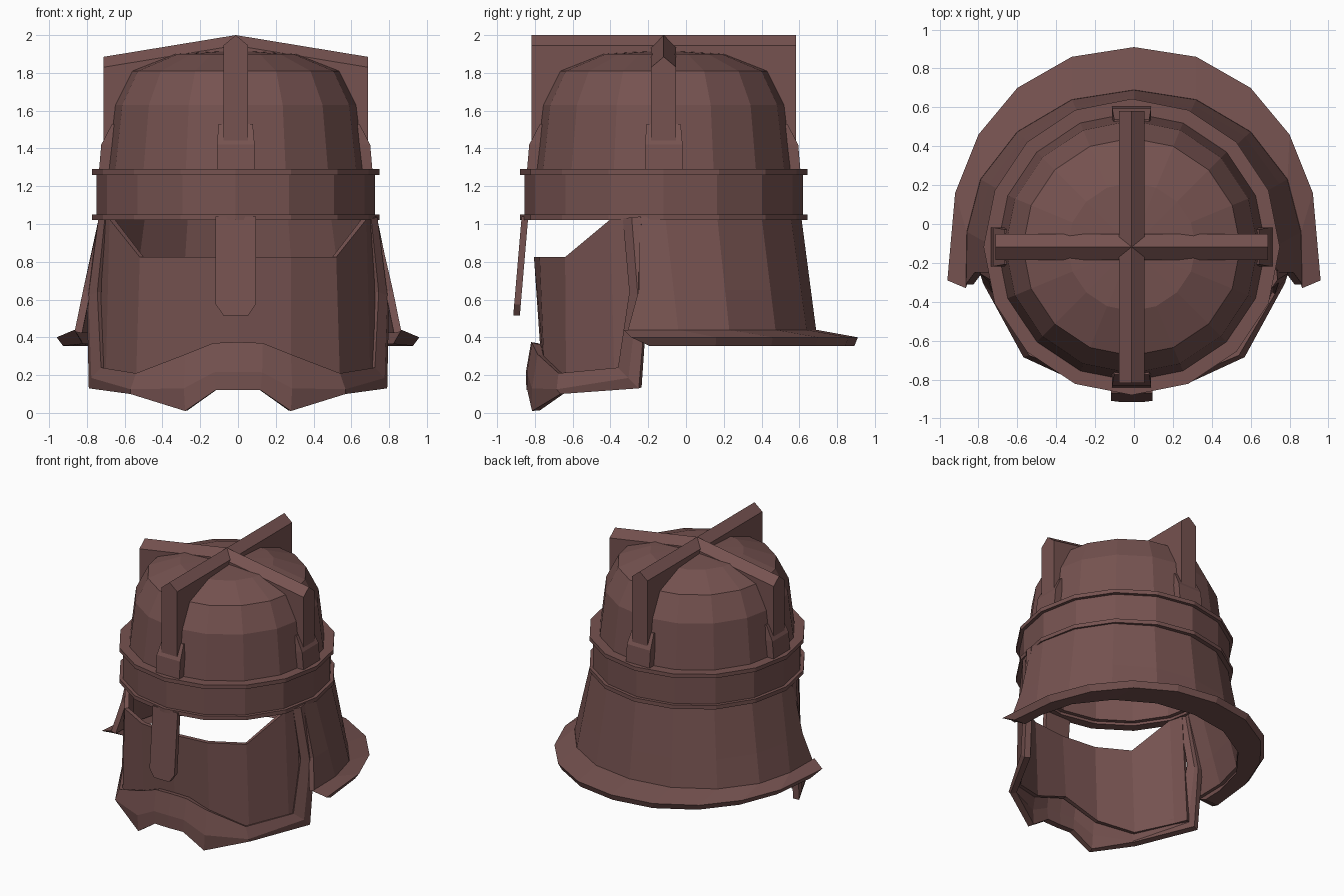
import bpy, bmesh, math

if "Cube" in bpy.data.objects:
    bpy.data.objects.remove(bpy.data.objects["Cube"])

CX, CY, SIDES = -0.012, -0.118, 16      # axis of the upper helmet
mat = bpy.data.materials.new("dull_red_metal")
mat.diffuse_color = (0.18, 0.085, 0.08, 1)
mat.use_nodes = True
mat.node_tree.nodes["Principled BSDF"].inputs["Base Color"].default_value = mat.diffuse_color


def loft(name, rows, ring=False, closed=False, caps=False, shell=0.0):
    """Skin rows of points; ring closes each row, closed joins last row to first."""
    bm = bmesh.new()
    grid = [[bm.verts.new(p) for p in row] for row in rows]
    nr, nc = len(grid), len(grid[0])
    for r in range(nr if closed else nr - 1):
        for c in range(nc if ring else nc - 1):
            a, b = grid[r], grid[(r + 1) % nr]
            d = (c + 1) % nc
            bm.faces.new((a[c], b[c], b[d], a[d]))
    if caps:
        bm.faces.new(grid[0])
        bm.faces.new(grid[-1])
    bmesh.ops.remove_doubles(bm, verts=bm.verts, dist=0.0005)
    if not shell:
        bmesh.ops.recalc_face_normals(bm, faces=bm.faces)
    me = bpy.data.meshes.new(name)
    bm.to_mesh(me)
    bm.free()
    me.materials.append(mat)
    ob = bpy.data.objects.new(name, me)
    bpy.context.collection.objects.link(ob)
    if shell:
        m = ob.modifiers.new("thickness", 'SOLIDIFY')
        m.thickness, m.offset = shell, -1
    return ob


def circle(r, z):
    return [(CX + r * math.sin(2 * math.pi * i / SIDES),
             CY - r * math.cos(2 * math.pi * i / SIDES), z) for i in range(SIDES)]


def flip(pts):
    return [(-x, y, z) for x, y, z in pts]


def front_row(half):      # half listed from front centre to the right
    return flip(half[:0:-1]) + half


def back_row(half):       # half listed from back centre to the right
    return half[::-1] + flip(half[1:])


# Dome
dome = [(0, 1.92), (0.33, 1.90), (0.56, 1.81), (0.65, 1.63), (0.69, 1.29), (0.69, 1.04)]
loft("dome", [circle(r, z) for r, z in dome], ring=True, shell=0.03)

# Brow band with a lip at top and bottom
band = [(0.69, 1.29), (0.762, 1.29), (0.762, 1.26), (0.737, 1.26),
        (0.737, 1.05), (0.762, 1.05), (0.762, 1.02), (0.69, 1.02)]
loft("brow_band", [circle(r, z) for r, z in band], ring=True, closed=True)


# Crossed crest blades with a bevelled ridge, hollow below to follow the dome
def blade(name, along_y, drop):
    under = [(0.70, 1.28), (0.66, 1.28), (0.63, 1.60), (0.54, 1.785), (0.32, 1.88), (0, 1.90)]
    stations = [(-u, z) for u, z in under] + under[-2::-1]
    rows = []
    for u, zb in stations:
        zt = 2.0 - drop * abs(u) / 0.70
        sec = [(-0.066, zb), (-0.066, zt - 0.055), (0, zt), (0.066, zt - 0.055), (0.066, zb)]
        rows.append([(CX + w, CY + u, z) if along_y else (CX + u, CY + w, z) for w, z in sec])
    loft(name, rows, ring=True, caps=True)


blade("crest_lengthwise", True, 0.0)
blade("crest_crosswise", False, 0.115)

# Wedge bracket at the foot of each blade end
for i in range(4):
    s, c = math.sin(i * math.pi / 2), math.cos(i * math.pi / 2)
    rows = []
    for z, out, w in [(1.27, 0.725, 0.10), (1.42, 0.712, 0.10), (1.53, 0.655, 0.09)]:
        quad = [(0.64, -w), (out, -w), (out, w), (0.64, w)]
        rows.append([(CX + u * c - v * s, CY + u * s + v * c, z) for u, v in quad])
    loft(f"crest_bracket_{i + 1}", rows, ring=True, caps=True)

# Nose guard, leaning forward toward its chamfered tip
outline = [(-0.106, 1.04), (-0.106, 0.575), (-0.065, 0.515),
           (0.065, 0.515), (0.106, 0.575), (0.106, 1.04)]
loft("nose_guard", [[(CX + x, y - (1.04 - z) * 0.085, z) for x, z in outline]
                    for y in (-0.87, -0.835)], ring=True, caps=True)

# Neck guard, flaring down and open at the front
neck_top = [(0, 0.61, 1.04), (0.28, 0.555, 1.04), (0.52, 0.40, 1.04),
            (0.675, 0.165, 1.04), (0.735, -0.11, 1.04), (0.73, -0.25, 1.04)]
neck_low = [(0, 0.69, 0.43), (0.32, 0.64, 0.43), (0.60, 0.475, 0.43),
            (0.79, 0.23, 0.43), (0.86, -0.04, 0.43), (0.865, -0.31, 0.43)]
neck_mid = [tuple(a + (b - a) * 0.64 for a, b in zip(p, q)) for p, q in zip(neck_top, neck_low)]
neck_mid[-1] = (0.82, -0.25, 0.65)
loft("neck_guard", [back_row(r) for r in (neck_top, neck_mid, neck_low)], shell=0.04)

# Brim around the foot of the neck guard
rim = [(0, 0.91), (0.32, 0.86), (0.60, 0.70), (0.80, 0.46), (0.92, 0.16), (0.96, -0.29)]
half = []
for (nx, ny, _), (rx, ry) in zip(neck_low, rim):
    end = 0.09 if ry < 0 else 0          # underside is cut back at the front tips
    half.append([(nx, ny - (0.02 if end else 0), 0.44), (rx, ry, 0.40),
                 (rx * 0.965, ry * 0.98 + end, 0.355), (nx * 0.95, ny * 0.95 + end, 0.365)])
sections = half[::-1] + [flip(s) for s in half[1:]]
loft("neck_brim", sections, ring=True, caps=True)

# Face plate with the eye opening above it
plate_top = [(0, -0.805, 0.825), (0.28, -0.775, 0.825), (0.52, -0.64, 0.825),
             (0.68, -0.40, 1.025), (0.71, -0.30, 1.03)]
plate_low = [(0, -0.77, 0.32), (0.28, -0.75, 0.22), (0.54, -0.635, 0.17),
             (0.70, -0.38, 0.19), (0.74, -0.28, 0.19)]
loft("face_plate", [front_row(plate_top), front_row(plate_low)], shell=0.03)

# Raised border along the jaw and up both cheeks
trim_in = [(0, -0.82, 0.375), (0.13, -0.815, 0.37), (0.28, -0.785, 0.31), (0.54, -0.675, 0.21),
           (0.725, -0.36, 0.24), (0.745, -0.30, 0.64), (0.705, -0.335, 1.03)]
trim_out = [(0, -0.845, 0.12), (0.12, -0.84, 0.12), (0.28, -0.815, 0.01), (0.57, -0.665, 0.10),
            (0.79, -0.25, 0.13), (0.80, -0.21, 0.60), (0.735, -0.24, 1.04)]
trim_mid = [tuple((a + b) / 2 for a, b in zip(p, q)) for p, q in zip(trim_in, trim_out)]
trim_mid = [(x * 1.025, y - (0.015 if y < -0.5 else 0), z - (0.03 if y < -0.5 else 0))
            for x, y, z in trim_mid]
loft("jaw_trim", [front_row(r) for r in (trim_in, trim_mid, trim_out)], shell=0.045)
